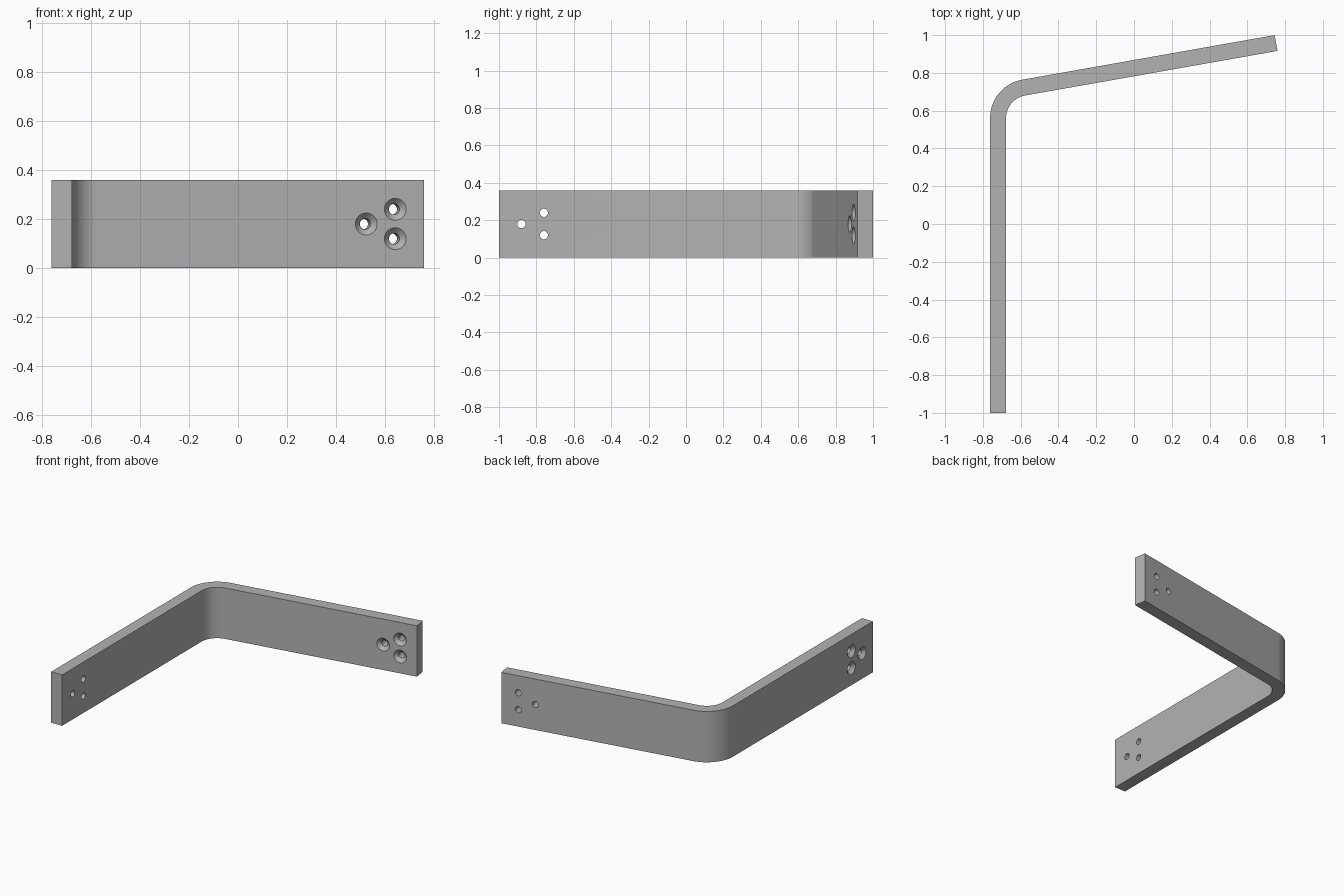
import bpy, bmesh, math
from mathutils import Vector, Matrix

if "Cube" in bpy.data.objects:
    bpy.data.objects.remove(bpy.data.objects["Cube"])

HEIGHT, THICK = 0.36, 0.085
R_OUT = 0.206
TILT = math.radians(10)
CENTRE = Vector((-0.762 + R_OUT, 0.561))

grey = bpy.data.materials.new("grey_metal")
grey.use_nodes = True
colour = (0.45, 0.45, 0.45, 1)
grey.diffuse_color = colour
grey.node_tree.nodes["Principled BSDF"].inputs["Base Color"].default_value = colour


def make_object(name, bm):
    bmesh.ops.recalc_face_normals(bm, faces=bm.faces)
    mesh = bpy.data.meshes.new(name)
    bm.to_mesh(mesh)
    bm.free()
    mesh.materials.append(grey)
    obj = bpy.data.objects.new(name, mesh)
    bpy.context.collection.objects.link(obj)
    return obj


# Bent strap: offset outline of two arms and a bend, extruded upward
arm_dir = Vector((math.cos(TILT), math.sin(TILT)))
arm_out = Vector((-math.sin(TILT), math.cos(TILT)))
arm_end = Vector((0.745, 1.0))
STEPS = 24


def edge_line(radius):
    inset = R_OUT - radius
    pts = [Vector((CENTRE.x - radius, -1))]
    for i in range(STEPS + 1):
        a = math.pi - (math.pi / 2 - TILT) * i / STEPS
        pts.append(CENTRE + radius * Vector((math.cos(a), math.sin(a))))
    pts.append(arm_end - arm_out * inset)
    return pts


bm = bmesh.new()
outline = edge_line(R_OUT) + edge_line(R_OUT - THICK)[::-1]
base = bm.faces.new([bm.verts.new((p.x, p.y, 0)) for p in outline])
top = bmesh.ops.extrude_face_region(bm, geom=[base])
bmesh.ops.translate(bm, vec=(0, 0, HEIGHT),
                    verts=[v for v in top["geom"] if isinstance(v, bmesh.types.BMVert)])
strap = make_object("bent_bracket", bm)


# Countersunk screw hole cutter: stacked rings along the drilling axis
def hole_cutter(point, axis):
    bm = bmesh.new()
    frame = Matrix.Translation(point) @ axis.to_track_quat('Z', 'Y').to_matrix().to_4x4()
    rings = []
    for depth, radius in ((-0.02, 0.065), (0.023, 0.022), (THICK + 0.03, 0.022)):
        rings.append(bmesh.ops.create_circle(
            bm, segments=32, radius=radius,
            matrix=frame @ Matrix.Translation((0, 0, depth)))["verts"])
    for lower, upper in zip(rings, rings[1:]):
        for i in range(32):
            j = (i + 1) % 32
            bm.faces.new((lower[i], lower[j], upper[j], upper[i]))
    bm.faces.new(rings[0])
    bm.faces.new(rings[-1])
    obj = make_object("hole_cutter", bm)
    obj.hide_render = True
    return obj


def cut(cutter):
    mod = strap.modifiers.new("hole", 'BOOLEAN')
    mod.operation = 'DIFFERENCE'
    mod.solver = 'EXACT'
    mod.object = cutter
    bpy.ops.object.modifier_apply(modifier=mod.name)
    bpy.data.objects.remove(cutter)


bpy.context.view_layer.objects.active = strap
strap.select_set(True)
NEAR, FAR, MID, GAP = 0.12, 0.24, HEIGHT / 2, 0.06

# Side arm: single hole near the end, pair behind it, countersunk outside
for dist, dz in ((NEAR, 0), (FAR, GAP), (FAR, -GAP)):
    cut(hole_cutter(Vector((-0.762, -1 + dist, MID + dz)), Vector((1, 0, 0))))

# Back arm: pair near the end, single hole behind it, countersunk inside
for dist, dz in ((FAR, 0), (NEAR, GAP), (NEAR, -GAP)):
    p = arm_end - arm_out * THICK - arm_dir * dist
    cut(hole_cutter(Vector((p.x, p.y, MID + dz)), arm_out.to_3d()))

bpy.ops.object.shade_smooth_by_angle(angle=math.radians(30))
